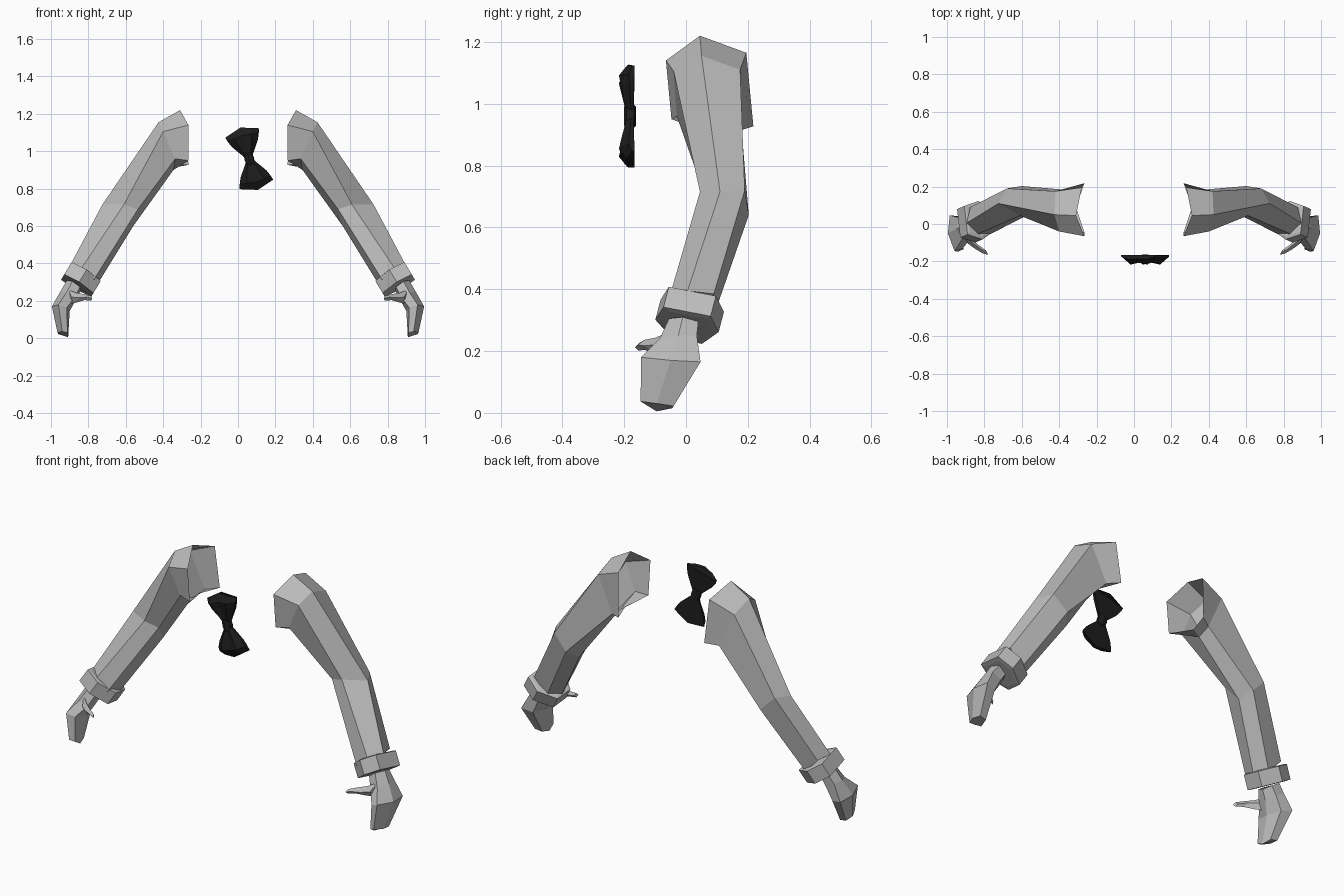
import bpy, bmesh
from mathutils import Vector

if "Cube" in bpy.data.objects:
    bpy.data.objects.remove(bpy.data.objects["Cube"])


def material(name, v):
    m = bpy.data.materials.new(name)
    m.diffuse_color = (v, v, v, 1)
    m.use_nodes = True
    m.node_tree.nodes["Principled BSDF"].inputs["Base Color"].default_value = m.diffuse_color
    return m


GREY = material("light grey cloth", 0.5)
BLACK = material("black satin", 0.012)


def loft(name, rings, mat, cap_start=True, cap_end=True):
    """Skin a row of equal-sized rings with flat faces."""
    bm = bmesh.new()
    rows = [[bm.verts.new(p) for p in ring] for ring in rings]
    n = len(rows[0])
    for a, b in zip(rows, rows[1:]):
        for i in range(n):
            j = (i + 1) % n
            bm.faces.new((a[i], a[j], b[j], b[i]))
    if cap_start:
        bm.faces.new(rows[0][::-1])
    if cap_end:
        bm.faces.new(rows[-1])
    bmesh.ops.recalc_face_normals(bm, faces=bm.faces)
    me = bpy.data.meshes.new(name)
    bm.to_mesh(me)
    bm.free()
    me.materials.append(mat)
    ob = bpy.data.objects.new(name, me)
    bpy.context.collection.objects.link(ob)
    return ob


def paired(ob):
    """Mirror a part to the other side."""
    m = ob.modifiers.new("other_side", 'MIRROR')
    m.use_axis[0] = True
    m.use_mirror_merge = False


# Sleeve: ridge, outer front, inner front, underside, inner back, outer back
paired(loft("sleeve", [
    [(.31, .045, 1.22), (.265, -.065, 1.14), (.265, -.047, .95),
     (.31, .09, .93), (.265, .218, .927), (.28, .195, 1.165)],
    [(.425, .05, 1.155), (.40, -.04, 1.105), (.335, -.03, .96),
     (.345, .09, .90), (.33, .18, .915), (.42, .175, 1.11)],
    [(.725, .11, .715), (.61, .045, .715), (.535, .065, .69),
     (.56, .14, .60), (.60, .203, .64), (.68, .19, .72)],
    [(.895, .005, .395), (.84, -.055, .37), (.77, -.055, .315),
     (.76, .02, .275), (.80, .085, .30), (.875, .09, .385)],
], GREY, cap_start=False))

# Cuff: six-sided band around the wrist, set square to the forearm
axis = Vector((.50, -.22, -.84)).normalized()
out = Vector((.86, 0, .5))
out = (out - axis * out.dot(axis)).normalized()
side = axis.cross(out)
if side.y < 0:
    side = -side
outline = [(.09, -.078), (.09, .078), (.0, .105),
           (-.095, .05), (-.095, -.05), (.0, -.105)]


def cuff_ring(t, s):
    c = Vector((.84, .012, .315)) + axis * t
    return [c + out * u * s + side * v * s for u, v in outline]


paired(loft("cuff", [cuff_ring(-.042, .86), cuff_ring(-.038, 1),
                     cuff_ring(.04, 1), cuff_ring(.042, .8)], GREY))

# Hand: wrist, knuckles and closed finger tips
paired(loft("hand", [
    [(.915, -.01, .31), (.885, -.055, .305), (.845, -.05, .275),
     (.84, -.01, .255), (.86, .035, .265), (.905, .04, .295)],
    [(.95, -.025, .25), (.92, -.085, .24), (.875, -.08, .215),
     (.865, -.02, .21), (.89, .035, .22), (.94, .035, .25)],
    [(.995, -.05, .17), (.96, -.145, .18), (.915, -.13, .165),
     (.90, -.05, .145), (.925, .03, .15), (.985, .047, .165)],
    [(.965, -.095, .03), (.94, -.147, .037), (.912, -.135, .03),
     (.908, -.095, .005), (.92, -.045, .015), (.96, -.04, .022)],
], GREY))


# Thumb: tapering finger reaching inward and forward
def thumb_ring(c, r, h):
    x, y, z = c
    return [(x + r * .5, y + r, z), (x, y, z + h),
            (x - r * .5, y - r, z), (x, y, z - h)]


paired(loft("thumb", [
    thumb_ring((.91, -.06, .22), .045, .04),
    thumb_ring((.865, -.10, .217), .034, .026),
    thumb_ring((.82, -.135, .22), .022, .016),
    thumb_ring((.785, -.153, .213), .012, .012)], GREY))

# Bow tie: two mirrored pleated lobes and a knot, tilted in the front plane
centre = Vector((.06, 0, .96))
along = Vector((-.27, 0, .963))
across = Vector((.963, 0, .27))


def bow_point(a, p, y):
    q = centre + along * a + across * p
    return (q.x, y, q.z)


def bow_ring(s, bulge, w, depth, back):
    """Row of five pleat points in front and three behind."""
    front = [(-1, .35), (-.55, 1), (0, .8), (.55, 1), (1, .35)]
    rear = [(1, 0), (0, 0), (-1, 0)]
    return [(s + bulge * (1 - abs(p)), p * w, back - depth * d)
            for p, d in front + rear]


for label, sign in (("upper", 1), ("lower", -1)):
    rings = [bow_ring(.01, 0, .02, .022, -.170),
             bow_ring(.085, .012, .072, .042, -.168),
             bow_ring(.118, .012, .086, .05, -.167),
             bow_ring(.143, .03, .093, .024, -.166)]
    loft(label + "_bow", [[bow_point(sign * a, p, y) for a, p, y in r]
                          for r in rings], BLACK)

knot = [(-.026, -.168), (-.022, -.192), (0, -.20),
        (.022, -.192), (.026, -.168), (0, -.162)]
loft("bow_knot", [[bow_point(a, p * s, y) for p, y in knot]
                  for a, s in ((-.032, .85), (0, 1), (.032, .85))], BLACK)
